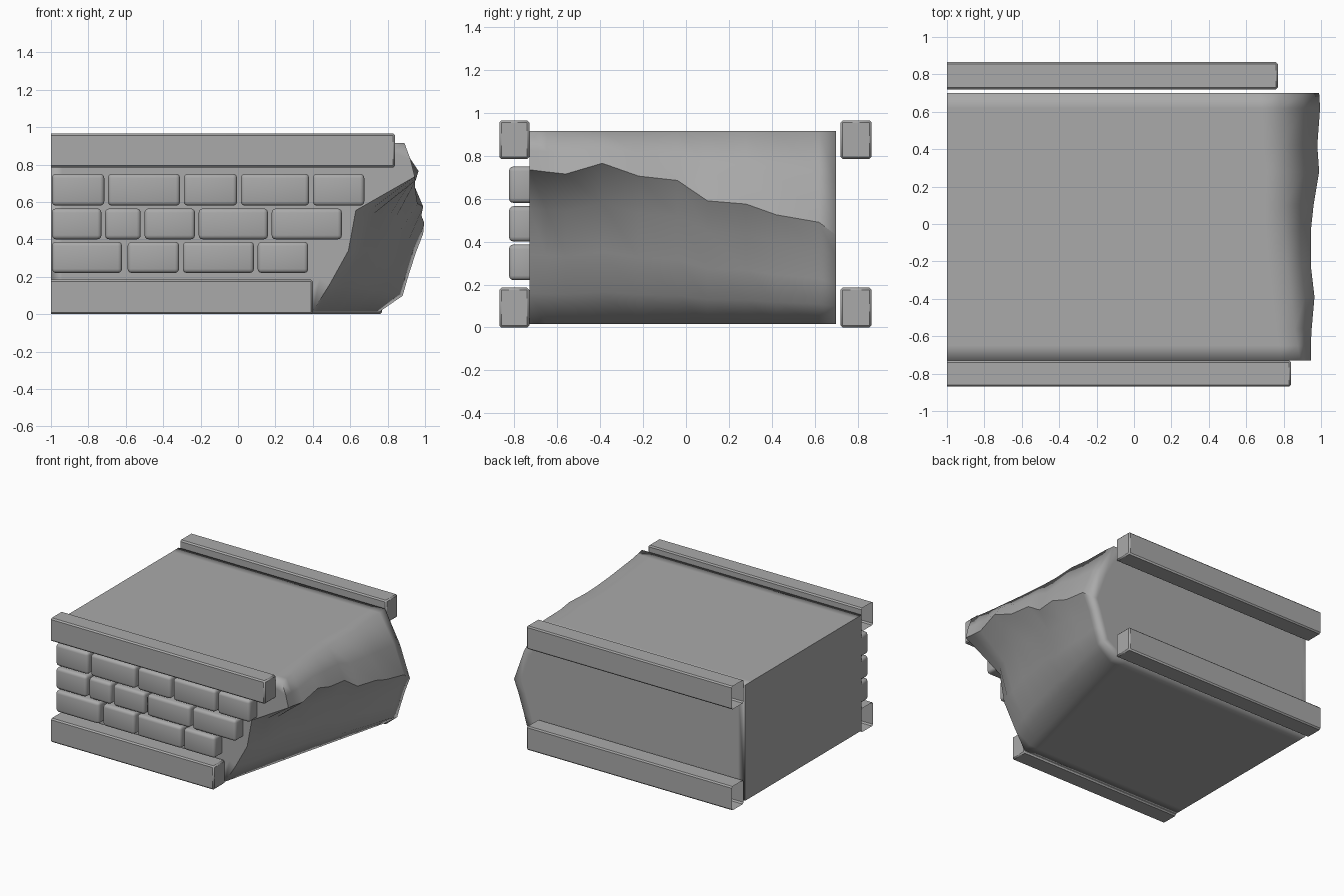
import bpy, bmesh
from mathutils import Vector

cube = bpy.data.objects.get("Cube")
if cube:
    bpy.data.objects.remove(cube, do_unlink=True)

GREY = (0.4, 0.4, 0.4, 1)
stone = bpy.data.materials.new("grey_stone")
stone.use_nodes = True
stone.diffuse_color = GREY
stone.node_tree.nodes["Principled BSDF"].inputs["Base Color"].default_value = GREY


def add_object(name, bm):
    mesh = bpy.data.meshes.new(name)
    bm.to_mesh(mesh)
    bm.free()
    mesh.materials.append(stone)
    obj = bpy.data.objects.new(name, mesh)
    bpy.context.collection.objects.link(obj)
    return obj


def block(name, x, y, z, bevel, segments, open_end=False):
    """Bevelled box from (min, max) pairs, optionally open at its -x end."""
    bm = bmesh.new()
    bmesh.ops.create_cube(bm, size=1)
    for v in bm.verts:
        v.co = Vector([(r[0] + r[1]) / 2 + c * (r[1] - r[0])
                       for c, r in zip(v.co, (x, y, z))])
    if open_end:
        ends = [f for f in bm.faces if f.normal.x < -0.9]
        bmesh.ops.delete(bm, geom=ends, context='FACES')
    edges = [e for e in bm.edges if not e.is_boundary]
    bmesh.ops.bevel(bm, geom=edges, offset=bevel, segments=segments,
                    profile=0.5, affect='EDGES', clamp_overlap=True)
    obj = add_object(name, bm)
    bpy.ops.object.select_all(action='DESELECT')
    obj.select_set(True)
    bpy.context.view_layer.objects.active = obj
    bpy.ops.object.shade_smooth_by_angle(angle=0.7)


# Rails along both sides, open where the next wall section joins
FRONT, BACK = (-0.87, -0.73), (0.72, 0.865)
LOW, HIGH = (0.0, 0.185), (0.785, 0.965)
for name, end, y, z in (("front_top_rail", 0.84, FRONT, HIGH),
                        ("front_bottom_rail", 0.4, FRONT, LOW),
                        ("back_top_rail", 0.77, BACK, HIGH),
                        ("back_bottom_rail", 0.77, BACK, LOW)):
    block(name, (-1, end), y, z, 0.01, 1, True)

# Three courses of bricks: start of each brick, then the end of the course
courses = (
    ((0.22, 0.387), (-0.995, -0.59, -0.295, 0.105, 0.395)),
    ((0.4, 0.565), (-0.995, -0.71, -0.5, -0.21, 0.18, 0.575)),
    ((0.58, 0.75), (-0.995, -0.695, -0.29, 0.015, 0.4, 0.695)),
)
for row, (z, starts) in enumerate(courses):
    for i, (a, b) in enumerate(zip(starts, starts[1:])):
        if row == 0 and i == 0:
            b -= 0.01
        block(f"brick_{row + 1}_{i + 1}", (a, b - 0.02), (-0.825, -0.7), z, 0.022, 3)

# Wall core: cross-sections along y with a jagged break at +x
BOTTOM, TOP = 0.015, 0.915
sections = (  # y, ridge x, ridge z, top edge x
    (-0.73, 0.945, 0.735, 0.89), (-0.65, 0.945, 0.725, 0.875),
    (-0.56, 0.95, 0.715, 0.86), (-0.39, 0.965, 0.765, 0.84),
    (-0.22, 0.945, 0.705, 0.82), (-0.04, 0.945, 0.685, 0.805),
    (0.1, 0.96, 0.59, 0.8), (0.28, 0.99, 0.575, 0.81),
    (0.42, 0.98, 0.525, 0.79), (0.62, 0.995, 0.49, 0.785),
    (0.7, 0.99, 0.43, 0.775),
)
# Under the ridge: height fraction, x at the front, x at the back, easing
hollow = ((0.75, 0.63, 0.95, 0.55), (0.45, 0.59, 0.91, 0.75), (0.2, 0.49, 0.88, 0.9))

bm = bmesh.new()
rings = []
for y, rx, rz, tx in sections:
    t = (y + 0.73) / 1.43
    bx = 0.4 + 0.36 * t
    ring = [(-1, BOTTOM), (-1, TOP), (tx - 0.1, TOP), (tx, TOP),
            (tx + (rx - tx) * 0.6, TOP + (rz - TOP) * 0.5), (rx, rz)]
    ring += [(a + (b - a) * t ** p, BOTTOM + (rz - BOTTOM) * f) for f, a, b, p in hollow]
    ring += [(bx, BOTTOM), (bx - 0.1, BOTTOM)]
    rings.append([bm.verts.new((x, y, z)) for x, z in ring])

n = len(rings[0])
for r, s in zip(rings, rings[1:]):
    for i in range(n):
        j = (i + 1) % n
        bm.faces.new((r[i], r[j], s[j], s[i]))
caps = [bm.faces.new(rings[0][::-1]), bm.faces.new(rings[-1])]
bmesh.ops.recalc_face_normals(bm, faces=bm.faces)
ridge = {r[5] for r in rings}
broken_rim = set(rings[0][3:10])
bmesh.ops.inset_individual(bm, faces=caps, thickness=0.06, use_even_offset=True)

# Soft shading, with crisp joint end, ridge and front rim of the break
for f in bm.faces:
    f.smooth = True
for e in bm.edges:
    a, b = e.verts
    joint = a.co.x < -0.99 and b.co.x < -0.99
    crisp = joint or any({a, b} <= group for group in (ridge, broken_rim))
    e.smooth = not crisp
add_object("wall_core", bm)
